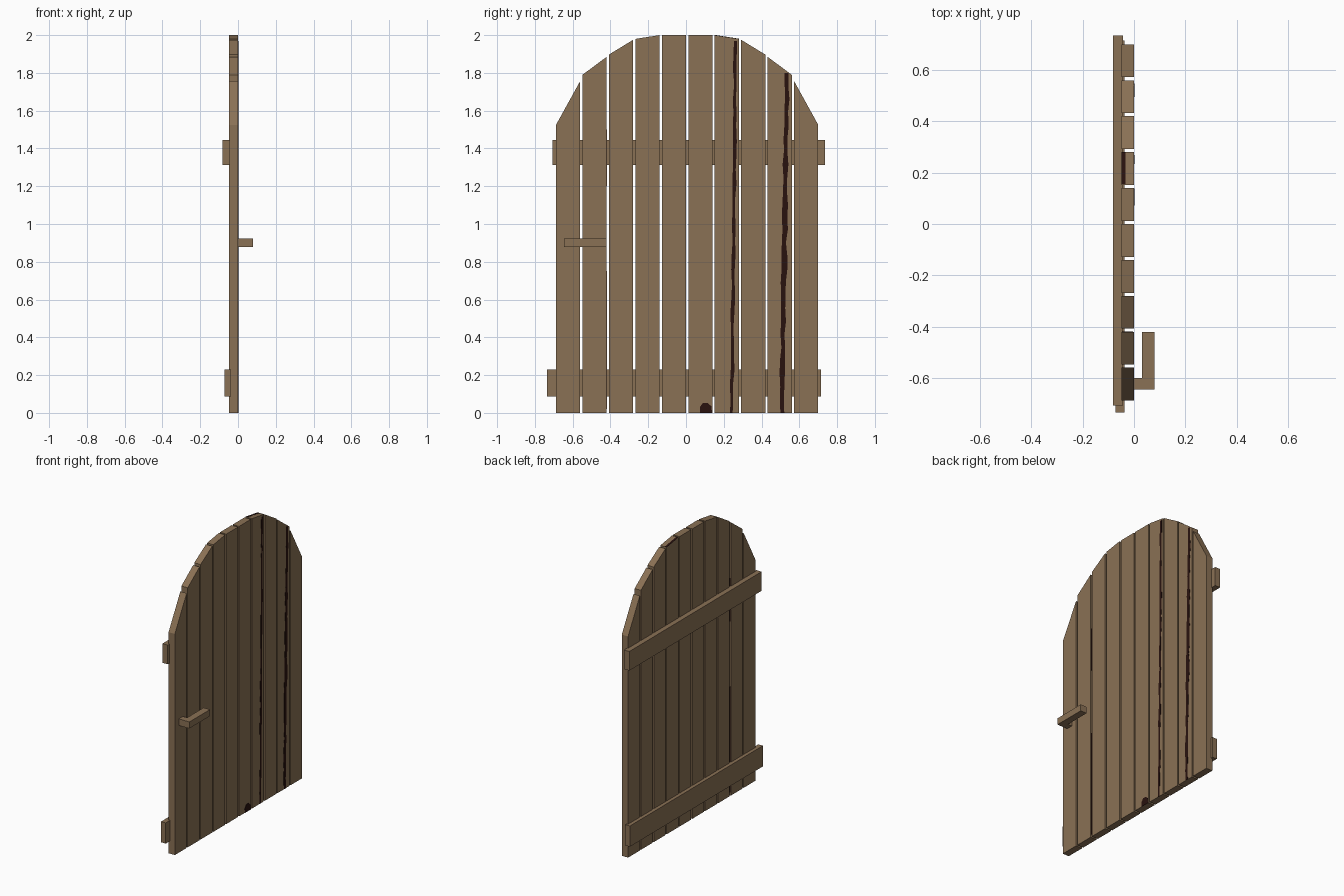
import bpy, bmesh, random
from mathutils import Vector

if "Cube" in bpy.data.objects:
    bpy.data.objects.remove(bpy.data.objects["Cube"])

random.seed(4)


def material(name, rgb):
    m = bpy.data.materials.new(name)
    m.diffuse_color = (*rgb, 1)
    m.use_nodes = True
    m.node_tree.nodes["Principled BSDF"].inputs["Base Color"].default_value = m.diffuse_color
    return m


WOOD = material("brown wood", (0.255, 0.165, 0.09))
DARK = material("dark crack", (0.022, 0.006, 0.0045))


def prism(name, outline, depth, mat):
    """Extrude a flat outline of 3D points along the depth vector."""
    bm = bmesh.new()
    face = bm.faces.new([bm.verts.new(p) for p in outline])
    ext = bmesh.ops.extrude_face_region(bm, geom=[face])
    moved = [g for g in ext["geom"] if isinstance(g, bmesh.types.BMVert)]
    bmesh.ops.translate(bm, verts=moved, vec=Vector(depth))
    bmesh.ops.recalc_face_normals(bm, faces=bm.faces)
    me = bpy.data.meshes.new(name)
    bm.to_mesh(me)
    bm.free()
    me.materials.append(mat)
    ob = bpy.data.objects.new(name, me)
    bpy.context.collection.objects.link(ob)
    return ob


def box(name, x0, x1, y0, y1, z0, z1, mat=WOOD):
    return prism(name, [(x0, y0, z0), (x0, y1, z0), (x0, y1, z1), (x0, y0, z1)],
                 (x1 - x0, 0, 0), mat)


# Vertical planks, each with a straight sloping cut that forms the arch
BACK, WIDTH, PITCH, START = -0.048, 0.128, 0.14, -0.688
half = [(1.525, 1.757), (1.79, 1.885), (1.897, 1.975), (1.98, 2.0), (2.0, 2.0)]
tops = half + [(b, a) for a, b in reversed(half)]
for i, (za, zb) in enumerate(tops):
    y0 = START + PITCH * i
    y1 = y0 + WIDTH
    prism(f"plank_{i + 1}", [(BACK, y0, 0), (BACK, y1, 0), (BACK, y1, zb), (BACK, y0, za)],
          (-BACK, 0, 0), WOOD)

# Cross battens on the rear
box("upper_batten", -0.082, -0.042, -0.707, 0.735, 1.312, 1.444)
box("lower_batten", -0.072, -0.037, -0.735, 0.715, 0.087, 0.23)

# L-shaped handle
prism("handle", [(0, -0.645, 0.878), (0.08, -0.645, 0.878), (0.08, -0.42, 0.878),
                 (0.032, -0.42, 0.878), (0.032, -0.6, 0.878), (0, -0.6, 0.878)],
      (0, 0, 0.045), WOOD)


# Ragged dark cracks on the handle side, as thin plates
def crack(name, y_low, y_high, z_top, width):
    n = 26
    left, right = [], []
    for k in range(n + 1):
        t = k / n
        y = y_low + (y_high - y_low) * t + random.uniform(-0.003, 0.003)
        w = width * random.uniform(0.35, 0.6)
        left.append((0, y - w, z_top * t))
        right.append((0, y + w, z_top * t))
    prism(name, right + left[::-1], (0.0015, 0, 0), DARK)


crack("middle_crack", 0.242, 0.262, 1.97, 0.018)
crack("outer_crack", 0.507, 0.535, 1.80, 0.026)

# Dark knot at the foot of the sixth plank
prism("knot", [(0, 0.075, 0), (0, 0.138, 0), (0, 0.134, 0.035), (0, 0.115, 0.053),
               (0, 0.09, 0.053), (0, 0.073, 0.03)], (0.0015, 0, 0), DARK)

# Dark patches on the side of the second plank and on the top of the seventh
side = START + PITCH + WIDTH
for z0, z1 in [(0.02, 0.75), (1.2, 1.5)]:
    box("side_crack", BACK + 0.002, -0.004, side, side + 0.001, z0, z1, DARK)
y0 = START + PITCH * 6
prism("top_crack", [(BACK, y0 + 0.004, 1.9994), (-0.034, y0 + 0.004, 1.9994),
                    (-0.034, y0 + WIDTH, 1.98), (BACK, y0 + WIDTH, 1.98)],
      (0, 0, 0.001), DARK)
